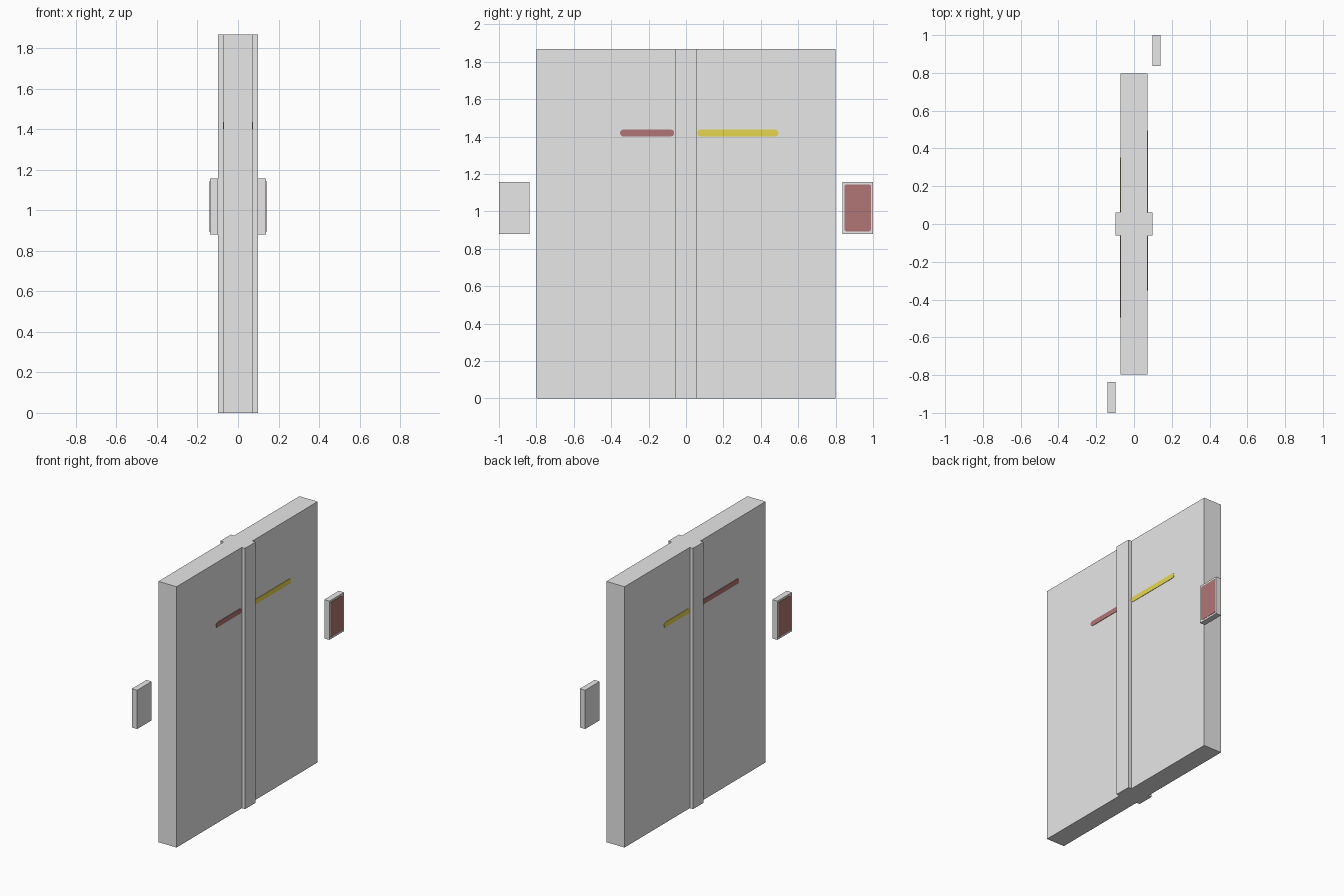
import bpy
import bmesh
from math import cos, sin, pi
from mathutils import Matrix, Vector

cube = bpy.data.objects.get("Cube")
if cube:
    bpy.data.objects.remove(cube, do_unlink=True)


def material(name, colour):
    mat = bpy.data.materials.new(name)
    mat.use_nodes = True
    mat.diffuse_color = colour
    mat.node_tree.nodes["Principled BSDF"].inputs["Base Color"].default_value = colour
    return mat


grey = material("grey", (0.8, 0.8, 0.8, 1))
red = material("dull red", (0.44, 0.18, 0.18, 1))
yellow = material("yellow", (0.81, 0.69, 0.08, 1))


def prism(name, outline, direction, mat, turned=False):
    """Extrude a closed outline; turned gives the half-turn copy about z."""
    bm = bmesh.new()
    face = bm.faces.new([bm.verts.new(p) for p in outline])
    grown = bmesh.ops.extrude_face_region(bm, geom=[face], use_keep_orig=True)
    moved = [g for g in grown["geom"] if isinstance(g, bmesh.types.BMVert)]
    bmesh.ops.translate(bm, verts=moved, vec=Vector(direction))
    if turned:
        bmesh.ops.rotate(bm, verts=bm.verts, matrix=Matrix.Rotation(pi, 3, "Z"))
    bmesh.ops.recalc_face_normals(bm, faces=bm.faces)
    mesh = bpy.data.meshes.new(name)
    bm.to_mesh(mesh)
    bm.free()
    mesh.materials.append(mat)
    obj = bpy.data.objects.new(name, mesh)
    bpy.context.collection.objects.link(obj)
    return obj


def rounded(x, y0, y1, z0, z1, radius, steps=4):
    """Rounded rectangle in a plane facing x."""
    corners = [(y1 - radius, z1 - radius), (y0 + radius, z1 - radius),
               (y0 + radius, z0 + radius), (y1 - radius, z0 + radius)]
    points = []
    for i, (cy, cz) in enumerate(corners):
        for s in range(steps + 1):
            a = (i + s / steps) * pi / 2
            points.append((x, cy + radius * cos(a), cz + radius * sin(a)))
    return points


# Door leaf pair and the raised centre strip, one plan outline
HEIGHT = 1.867
leaf_x, leaf_y = 0.072, 0.798
strip_x, strip_y = 0.098, 0.06
quarter = [(leaf_x, leaf_y), (leaf_x, strip_y), (strip_x, strip_y)]
half = quarter + [(x, -y) for x, y in reversed(quarter)]
plan = half + [(-x, -y) for x, y in half]
prism("double_door", [(x, y, 0) for x, y in plan], (0, 0, HEIGHT), grey)

# Handles and wall buttons on both sides, half-turned for the far side
sides = [("right", False, red, yellow), ("left", True, yellow, red)]
for side, turned, short_mat, long_mat in sides:
    bar_x, thick = leaf_x - 0.004, (0.007, 0, 0)
    prism(side + "_short_bar", rounded(bar_x, -0.352, -0.064, 1.401, 1.437, 0.016),
          thick, short_mat, turned)
    prism(side + "_long_bar", rounded(bar_x, 0.06, 0.494, 1.401, 1.437, 0.016),
          thick, long_mat, turned)

    box = [(strip_x, 0.836, 0.88), (strip_x, 1, 0.88),
           (strip_x, 1, 1.158), (strip_x, 0.836, 1.158)]
    prism(side + "_button_housing", box, (0.041, 0, 0), grey, turned)
    prism(side + "_button_plate", rounded(0.136, 0.847, 0.989, 0.893, 1.145, 0.012),
          (0.005, 0, 0), red, turned)
